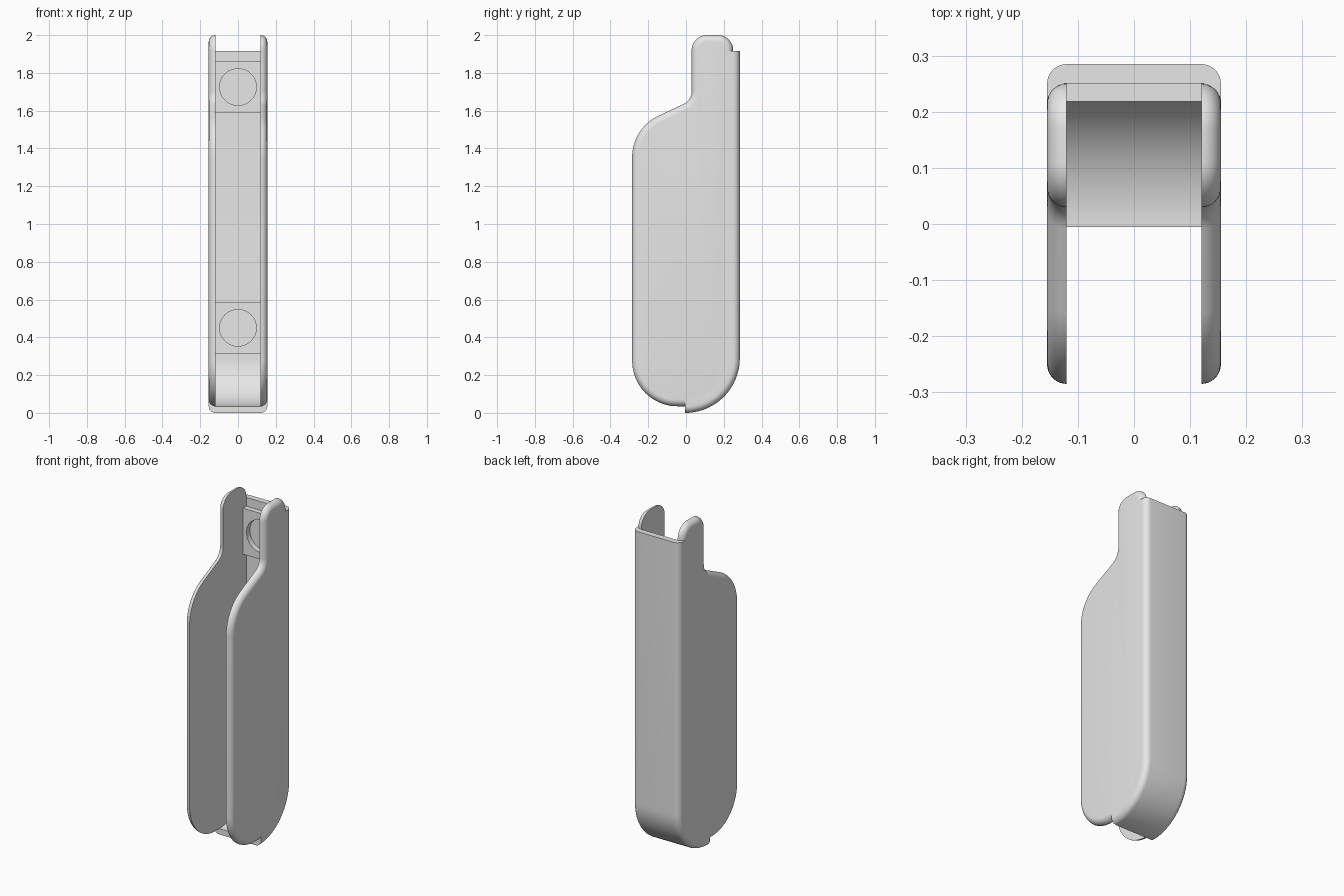
import bpy
import bmesh
from math import sin, cos, pi, atan2, radians
from mathutils import Vector

cube = bpy.data.objects.get("Cube")
if cube:
    bpy.data.objects.remove(cube, do_unlink=True)

IN, OUT = 0.12, 0.155      # inner and outer half width
T = OUT - IN               # wall thickness and edge radius
BACK, TOP = 0.285, 1.915   # outer back and top of the spine
R = 0.29                   # outer bend radius at the foot

grey = bpy.data.materials.new("plain_grey")
grey.use_nodes = True
grey.diffuse_color = (0.8, 0.8, 0.8, 1)
grey.node_tree.nodes["Principled BSDF"].inputs["Base Color"].default_value = (0.8, 0.8, 0.8, 1)


def arc(cy, cz, r, a0, a1, n=16):
    """Points on an arc, angles in degrees."""
    return [Vector((cy + r * cos(radians(a0 + (a1 - a0) * i / n)),
                    cz + r * sin(radians(a0 + (a1 - a0) * i / n)))) for i in range(n + 1)]


def loft(name, loops, closed=False):
    """Skin a row of equal point loops; cap the ends unless it closes on itself."""
    bm = bmesh.new()
    rings = [[bm.verts.new(p) for p in loop] for loop in loops]
    n = len(rings[0])
    pairs = list(zip(rings, rings[1:]))
    if closed:
        pairs.append((rings[-1], rings[0]))
    else:
        bm.faces.new(rings[0])
        bm.faces.new(rings[-1])
    for a, b in pairs:
        for i in range(n):
            j = (i + 1) % n
            bm.faces.new((a[i], a[j], b[j], b[i]))
    bmesh.ops.recalc_face_normals(bm, faces=bm.faces)
    mesh = bpy.data.meshes.new(name)
    bm.to_mesh(mesh)
    bm.free()
    mesh.materials.append(grey)
    ob = bpy.data.objects.new(name, mesh)
    bpy.context.collection.objects.link(ob)
    bpy.ops.object.select_all(action='DESELECT')
    ob.select_set(True)
    bpy.context.view_layer.objects.active = ob
    bpy.ops.object.shade_smooth_by_angle(angle=radians(35))
    return ob


# Side plate outline (y, z), counter-clockwise from the foot
outline = (arc(-0.005, R, R - T, -90, 0, 24)
           + arc(0.17, 1.92, 0.08, 0, 90)
           + arc(0.11, 1.92, 0.08, 90, 180)
           + arc(-0.04, 1.70, 0.07, 0, -62, 10)
           + arc(-0.045, 1.355, 0.24, 118, 180)
           + arc(-0.045, 0.275, 0.24, 180, 270, 20))


def inset(points, d):
    """Move every point of a counter-clockwise outline inward by d."""
    result = []
    for i, p in enumerate(points):
        t = (p - points[i - 1]).normalized() + (points[(i + 1) % len(points)] - p).normalized()
        t.normalize()
        result.append(p + Vector((-t.y, t.x)) * d)
    return result


# Two side plates with a rounded outer rim
for side, label in ((1, "left"), (-1, "right")):
    loops = []
    for k in range(9):
        a = pi / 2 * k / 8
        x = IN + T * sin(a)
        loops.append([(side * x, p.x, p.y) for p in inset(outline, T * (1 - cos(a)))])
    loft(label + "_side_plate", loops)

# Spine: a shallow channel section (x, depth) swept down the back and round the foot
half = [(IN + 0.005, T), (IN + 0.005, 2 * T), (OUT, 2 * T)]
half += [(IN + T * cos(pi / 2 * k / 8), T - T * sin(pi / 2 * k / 8)) for k in range(9)]
section = half + [(-x, d) for x, d in reversed(half)]
path = [(Vector((BACK, TOP)), Vector((-1, 0)))]
for p in arc(0, 0, 1, 0, -90, 24):
    path.append((Vector((BACK - R, R)) + p * R, -p))
loft("back_spine", [[(x, p.x + n.x * d, p.y + n.y * d) for x, d in section] for p, n in path])

# Two mounting pads, each with a round recess
PAD_W, PAD_H, HOLE = IN, 0.1375, 0.097
corner = atan2(PAD_H, PAD_W)
angles = sorted([2 * pi * i / 48 for i in range(48)]
                + [corner, pi - corner, pi + corner, 2 * pi - corner])
front, back = BACK - 2 * T + 0.003, BACK - T
for name, zc in (("lower_pad", 0.45), ("upper_pad", 1.725)):
    rim, hole = [], []
    for a in angles:
        c, s = cos(a), sin(a)
        reach = min(PAD_W / max(abs(c), 1e-6), PAD_H / max(abs(s), 1e-6))
        rim.append((reach * c, zc + reach * s))
        hole.append((HOLE * c, zc + HOLE * s))
    loft(name, [[(x, y, z) for x, z in ring] for ring, y in
                ((rim, back), (rim, front), (hole, front), (hole, back))], closed=True)
